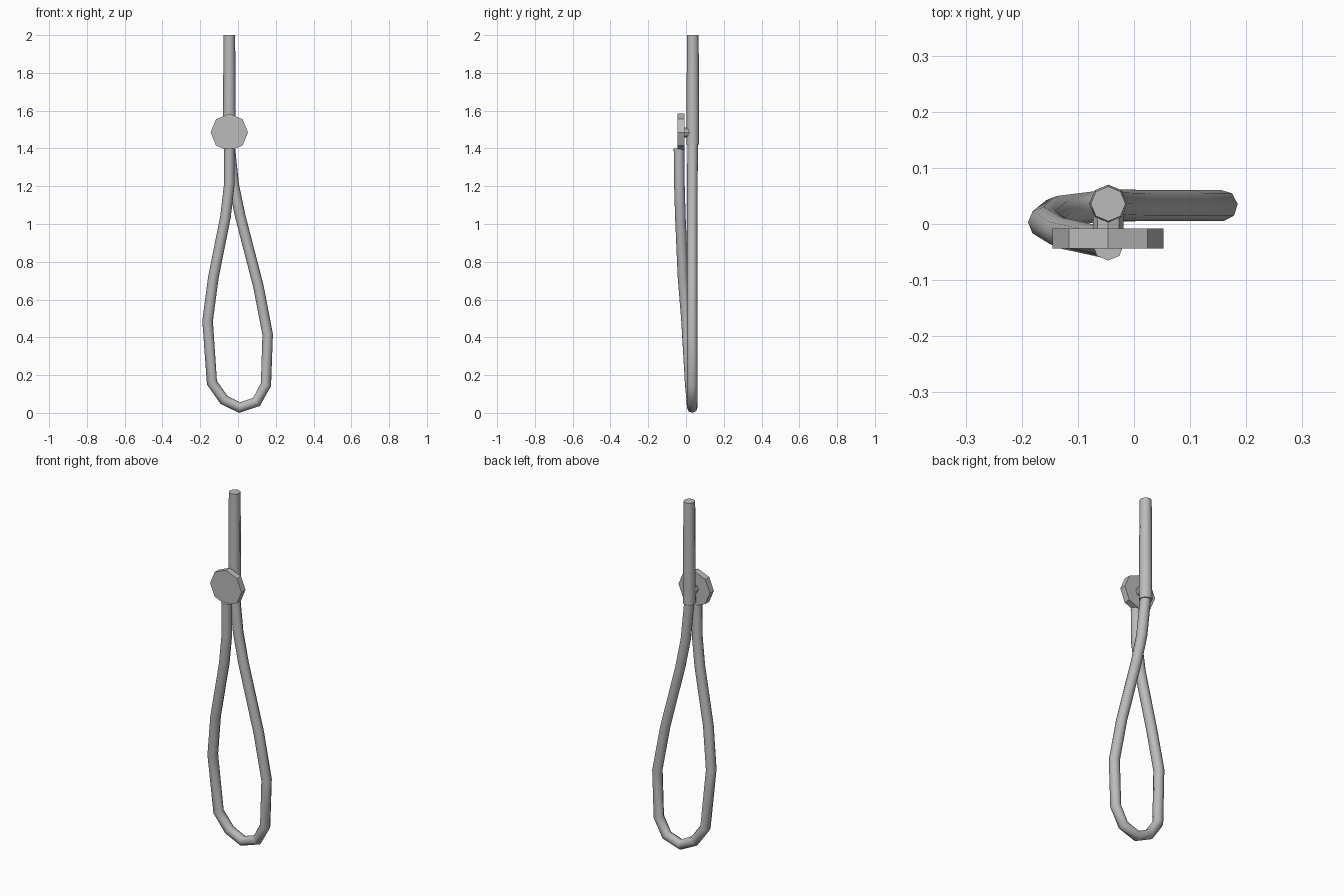
import bpy, math
from mathutils import Vector

if "Cube" in bpy.data.objects:
    bpy.data.objects.remove(bpy.data.objects["Cube"], do_unlink=True)

grey = bpy.data.materials.new("plain grey")
grey.use_nodes = True
grey.diffuse_color = (0.5, 0.5, 0.5, 1)
grey.node_tree.nodes["Principled BSDF"].inputs["Base Color"].default_value = (0.5, 0.5, 0.5, 1)


def finish(obj, name, smooth):
    obj.name = name
    obj.data.materials.clear()
    obj.data.materials.append(grey)
    if smooth:
        bpy.ops.object.shade_smooth_by_angle(angle=math.radians(50))


def tube(name, points, radius):
    """Eight-sided capped tube along a path."""
    curve = bpy.data.curves.new(name, 'CURVE')
    curve.dimensions = '3D'
    curve.bevel_depth = radius
    curve.bevel_resolution = 2
    curve.use_fill_caps = True
    spline = curve.splines.new('POLY')
    spline.points.add(len(points) - 1)
    for p, co in zip(spline.points, points):
        p.co = (*co, 1)
    obj = bpy.data.objects.new(name, curve)
    bpy.context.collection.objects.link(obj)
    bpy.ops.object.select_all(action='DESELECT')
    obj.select_set(True)
    bpy.context.view_layer.objects.active = obj
    bpy.ops.object.convert(target='MESH')
    finish(bpy.context.object, name, True)


def cylinder(name, start, end, radius, top_radius, smooth, turn=0.0):
    """Eight-sided cylinder or taper between two points."""
    a, b = Vector(start), Vector(end)
    rot = (math.pi / 2, 0, 0) if abs(b.y - a.y) > abs(b.z - a.z) else (0, 0, turn)
    bpy.ops.mesh.primitive_cone_add(vertices=8, radius1=radius, radius2=top_radius,
                                    depth=(b - a).length, location=(a + b) / 2, rotation=rot)
    finish(bpy.context.object, name, smooth)


# Cord loop: front end, down the right, round the bottom, up the left to the sleeve
tube("cord_loop", [
    (-0.046, -0.037, 1.40), (-0.046, -0.035, 1.21), (-0.066, -0.03, 1.04),
    (-0.13, -0.016, 0.72), (-0.161, 0.003, 0.487), (-0.138, 0.022, 0.16),
    (-0.074, 0.03, 0.069), (0.008, 0.033, 0.028), (0.098, 0.033, 0.058),
    (0.148, 0.033, 0.15), (0.157, 0.033, 0.415), (0.108, 0.033, 0.67),
    (0.011, 0.033, 1.045), (-0.023, 0.034, 1.21), (-0.046, 0.035, 1.43),
], 0.028)

# Straight upper sleeve
cylinder("upper_sleeve", (-0.046, 0.036, 1.42), (-0.046, 0.036, 2.0), 0.034, 0.031, True)

# Octagonal button and the short pin that holds it
cylinder("button", (-0.046, -0.008, 1.485), (-0.046, -0.044, 1.485), 0.099, 0.099, False)
cylinder("button_pin", (-0.046, 0.02, 1.485), (-0.046, -0.015, 1.485), 0.027, 0.027, False)
